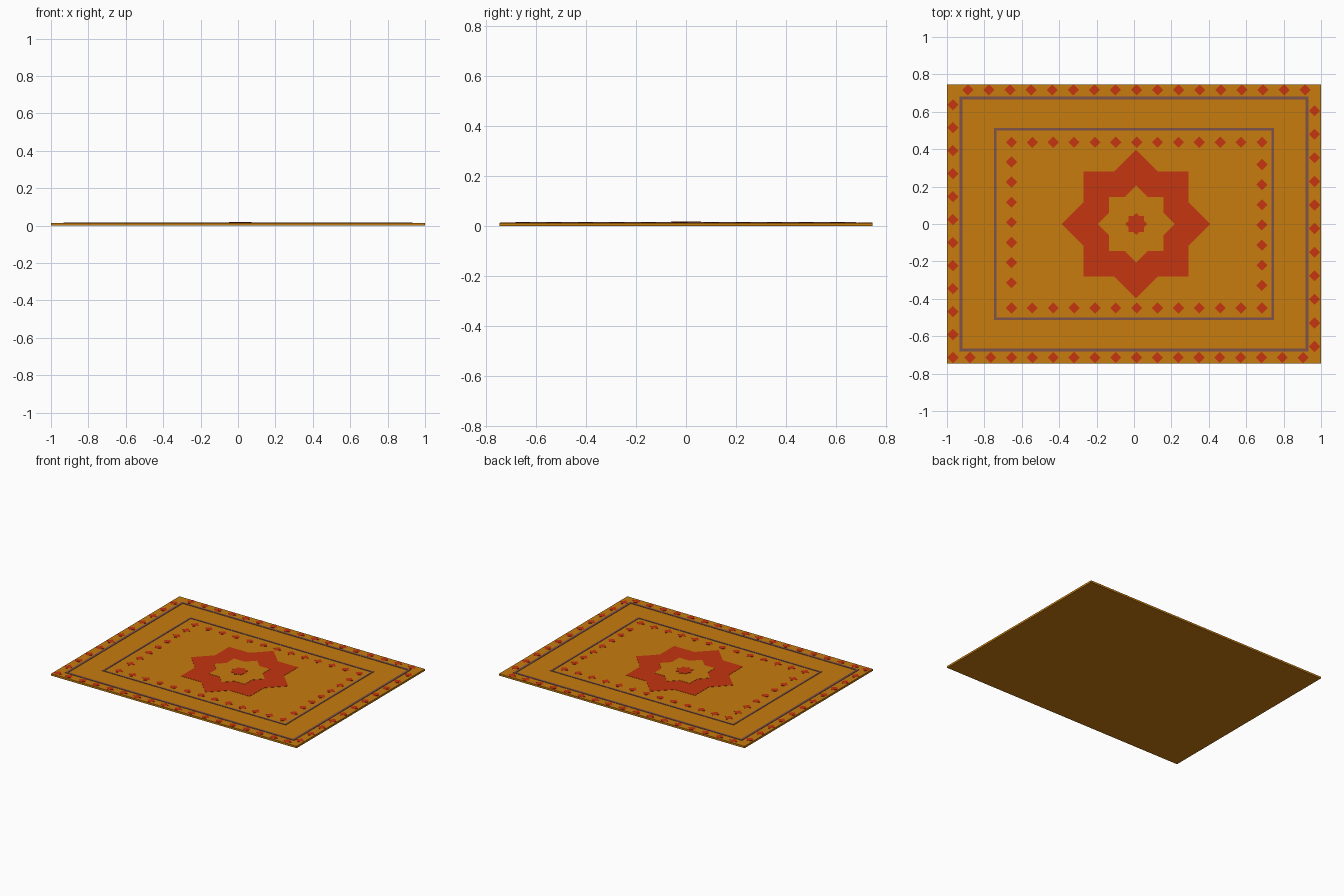
import bpy, bmesh
from math import cos, sin, pi

if "Cube" in bpy.data.objects:
    bpy.data.objects.remove(bpy.data.objects["Cube"])


def material(name, rgb):
    m = bpy.data.materials.new(name)
    m.diffuse_color = (*rgb, 1)
    m.use_nodes = True
    m.node_tree.nodes["Principled BSDF"].inputs["Base Color"].default_value = m.diffuse_color
    return m


ORANGE = material("orange_wool", (0.58, 0.2, 0.004))
RED = material("red_wool", (0.56, 0.035, 0.005))
PURPLE = material("purple_wool", (0.21, 0.085, 0.07))


def prism(bm, pts, z0, z1):
    """Extrude a flat outline between two heights."""
    low = [bm.verts.new((x, y, z0)) for x, y in pts]
    high = [bm.verts.new((x, y, z1)) for x, y in pts]
    bm.faces.new(low[::-1])
    bm.faces.new(high)
    n = len(pts)
    for i in range(n):
        j = (i + 1) % n
        bm.faces.new((low[i], low[j], high[j], high[i]))


def finish(bm, name, mat):
    bmesh.ops.recalc_face_normals(bm, faces=bm.faces)
    me = bpy.data.meshes.new(name)
    bm.to_mesh(me)
    bm.free()
    me.materials.append(mat)
    bpy.context.collection.objects.link(bpy.data.objects.new(name, me))


def rect(hx, hy):
    return [(-hx, -hy), (hx, -hy), (hx, hy), (-hx, hy)]


def frame(name, hx, hy, w, z0, z1):
    """Raised rectangular stripe with mitred corners."""
    bm = bmesh.new()
    rings = [[bm.verts.new((x, y, z)) for x, y in rect(hx - d, hy - d)]
             for d, z in ((0, z0), (0, z1), (w, z1), (w, z0))]
    for k in range(4):
        a, b = rings[k], rings[(k + 1) % 4]
        for i in range(4):
            j = (i + 1) % 4
            bm.faces.new((a[i], a[j], b[j], b[i]))
    finish(bm, name, PURPLE)


def star(name, r, z0, z1, mat):
    """Eight-pointed star made of two overlapping squares."""
    inner = r * cos(pi / 4) / cos(pi / 8)
    bm = bmesh.new()
    pts = []
    for i in range(16):
        q = inner if i % 2 else r
        pts.append((0.012 + q * cos(i * pi / 8), q * sin(i * pi / 8)))
    prism(bm, pts, z0, z1)
    finish(bm, name, mat)


def diamonds(name, rows):
    """Evenly spaced diamonds from a start point to an end point."""
    bm = bmesh.new()
    s = 0.03
    for (xa, ya), (xb, yb), n in rows:
        for i in range(n):
            t = i / (n - 1)
            x, y = xa + (xb - xa) * t, ya + (yb - ya) * t
            prism(bm, [(x + s, y), (x, y + s), (x - s, y), (x, y - s)], 0.012, 0.0155)
    finish(bm, name, RED)


# Rug body
body = bmesh.new()
prism(body, rect(1.0, 0.746), 0, 0.014)
finish(body, "rug_body", ORANGE)

# Border stripes
frame("outer_stripe", 0.933, 0.682, 0.017, 0.012, 0.0165)
frame("inner_stripe", 0.748, 0.514, 0.013, 0.012, 0.0165)

# Central medallion, stacked layers
star("large_star", 0.397, 0.012, 0.0155, RED)
star("middle_star", 0.206, 0.014, 0.017, ORANGE)
star("small_star", 0.06, 0.015, 0.019, RED)

# Diamond rows
diamonds("outer_diamonds", [
    ((-0.888, 0.717), (0.915, 0.717), 17),
    ((-0.877, -0.714), (0.904, -0.714), 17),
    ((-0.968, 0.638), (-0.968, -0.714), 12),
    ((0.965, 0.606), (0.965, -0.655), 11)])
diamonds("inner_diamonds", [
    ((-0.655, 0.437), (0.684, 0.437), 13),
    ((-0.655, -0.449), (0.684, -0.449), 13),
    ((-0.655, 0.332), (-0.655, -0.314), 7),
    ((0.684, 0.318), (0.684, -0.328), 7)])
